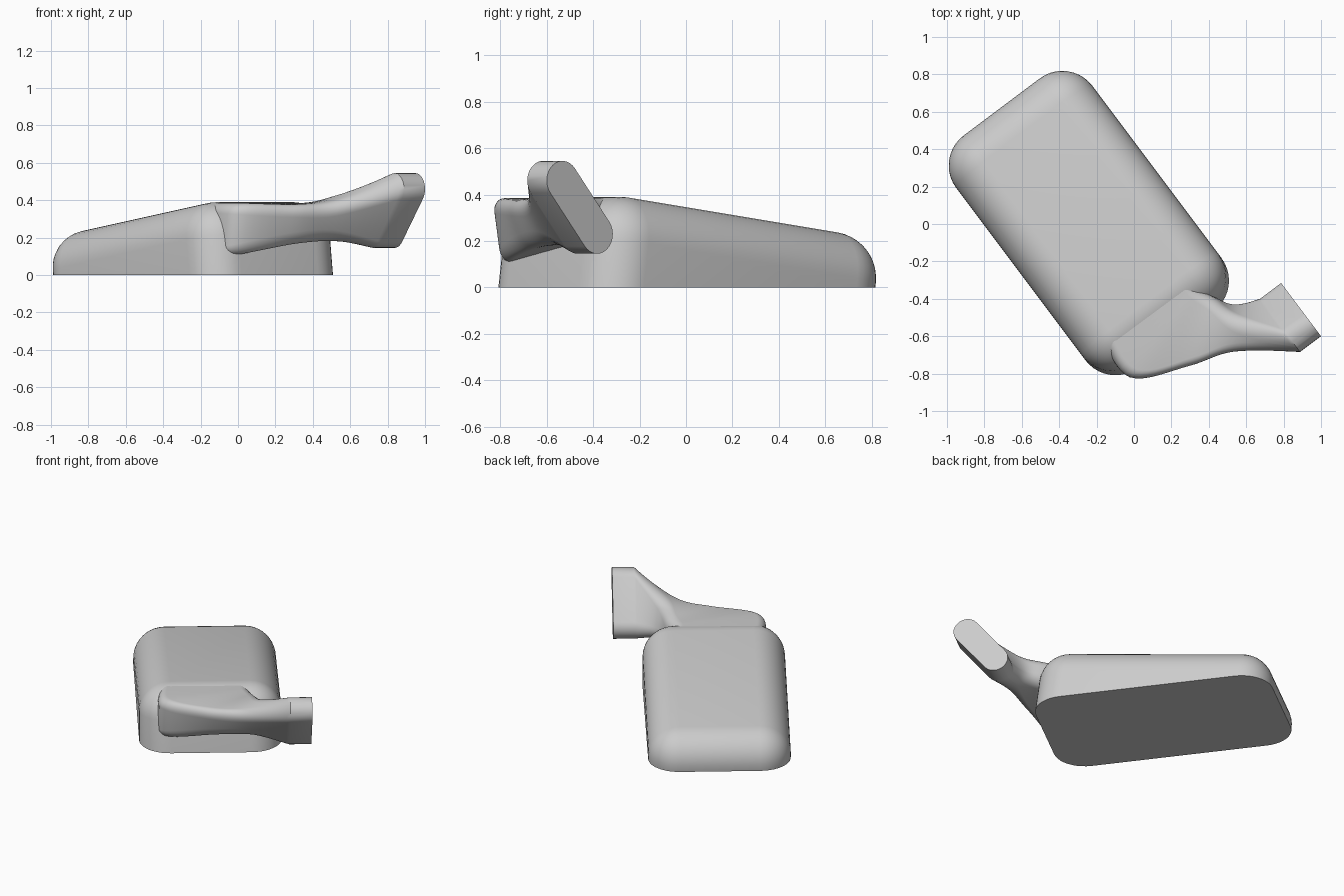
import bpy, bmesh
from math import sin, cos, radians
from mathutils import Vector, Matrix

if "Cube" in bpy.data.objects:
    bpy.data.objects.remove(bpy.data.objects["Cube"], do_unlink=True)

grey = bpy.data.materials.new("plain_grey")
grey.use_nodes = True
grey.diffuse_color = (0.6, 0.6, 0.6, 1)
grey.node_tree.nodes["Principled BSDF"].inputs["Base Color"].default_value = (0.6, 0.6, 0.6, 1)

# Plan axes: U runs along the body, V across it
U, V, Z = Vector((-0.6, 0.8, 0)), Vector((0.8, 0.6, 0)), Vector((0, 0, 1))


def place(u, v, z):
    return U * u + V * v + Z * z


def finish(name, bm, angle):
    bmesh.ops.recalc_face_normals(bm, faces=bm.faces)
    mesh = bpy.data.meshes.new(name)
    bm.to_mesh(mesh)
    bm.free()
    mesh.materials.append(grey)
    ob = bpy.data.objects.new(name, mesh)
    bpy.context.collection.objects.link(ob)
    bpy.ops.object.select_all(action='DESELECT')
    ob.select_set(True)
    bpy.context.view_layer.objects.active = ob
    bpy.ops.object.shade_smooth_by_angle(angle=radians(angle))
    return ob


# Body: rounded box, tilted and cut flat at the ground
R, H, tilt = 0.2, 1.0, radians(7.6)
along = U * cos(tilt) - Z * sin(tilt)
up = U * sin(tilt) + Z * cos(tilt)
centre = place(0.1625, -0.19, 0.115) - up * (H / 2 - R)
bm = bmesh.new()
bmesh.ops.create_cube(bm, size=1)
bmesh.ops.scale(bm, vec=(1.535, 0.91, H), verts=bm.verts)
bmesh.ops.bevel(bm, geom=bm.edges[:], offset=R, segments=10, profile=0.5, affect='EDGES')
frame = Matrix((along, -V, up)).transposed().to_4x4()
frame.translation = centre
bmesh.ops.transform(bm, matrix=frame, verts=bm.verts)
cut = bmesh.ops.bisect_plane(bm, geom=bm.verts[:] + bm.edges[:] + bm.faces[:],
                             plane_co=(0, 0, 0), plane_no=(0, 0, 1), clear_inner=True)
rim = [e for e in cut["geom_cut"] if isinstance(e, bmesh.types.BMEdge)]
bmesh.ops.edgeloop_fill(bm, edges=rim)
finish("body", bm, 30)

# Arm: stations of four corners (top outer, top inner, bottom inner, bottom outer) and a radius
stations = [
    ([(-.37, -.50, .385), (-.37, .06, .385), (-.37, .08, .20), (-.37, -.50, .10)], .05),
    ([(-.65, -.51, .385), (-.47, .06, .385), (-.49, .08, .20), (-.61, -.51, .10)], .06),
    ([(-.80, -.23, .375), (-.57, .10, .395), (-.60, .13, .205), (-.73, -.20, .16)], .07),
    ([(-.89, .00, .385), (-.74, .14, .455), (-.65, .19, .20), (-.78, .05, .17)], .08),
    ([(-1.114, .30, .473), (-.982, .30, .579), (-.690, .30, .217), (-.822, .30, .111)], .085),
]
quads = [[place(*c) for c in corners] for corners, _ in stations]
radii = [r for _, r in stations]


def spline(vals, i, t):
    a, b, c, d = (vals[min(max(k, 0), len(vals) - 1)] for k in range(i - 1, i + 3))
    return 0.5 * (2 * b + (c - a) * t + (2 * a - 5 * b + 4 * c - d) * t ** 2
                  + (3 * b - a - 3 * c + d) * t ** 3)


def rounded(quad, r, steps=7):
    ring = []
    for k, c in enumerate(quad):
        before, after = quad[k - 1] - c, quad[(k + 1) % 4] - c
        p = c + before.normalized() * min(r, before.length * 0.49)
        q = c + after.normalized() * min(r, after.length * 0.49)
        for s in range(steps + 1):
            t = s / steps
            wp, wc, wq = (1 - t) ** 2, 1.414 * t * (1 - t), t * t
            ring.append((p * wp + c * wc + q * wq) / (wp + wc + wq))
    return ring


rings = []
for i in range(len(quads) - 1):
    for s in range(8):
        t = s / 8
        quad = [spline([q[k] for q in quads], i, t) for k in range(4)]
        rings.append(rounded(quad, spline(radii, i, t)))
rings.append(rounded(quads[-1], radii[-1]))
rings.append([p + V * 0.14 for p in rings[-1]])

bm = bmesh.new()
loops = [[bm.verts.new(p) for p in ring] for ring in rings]
n = len(loops[0])
for a, b in zip(loops, loops[1:]):
    for k in range(n):
        m = (k + 1) % n
        bm.faces.new((a[k], a[m], b[m], b[k]))
bm.faces.new(loops[0])
bm.faces.new(loops[-1])
finish("arm", bm, 40)
